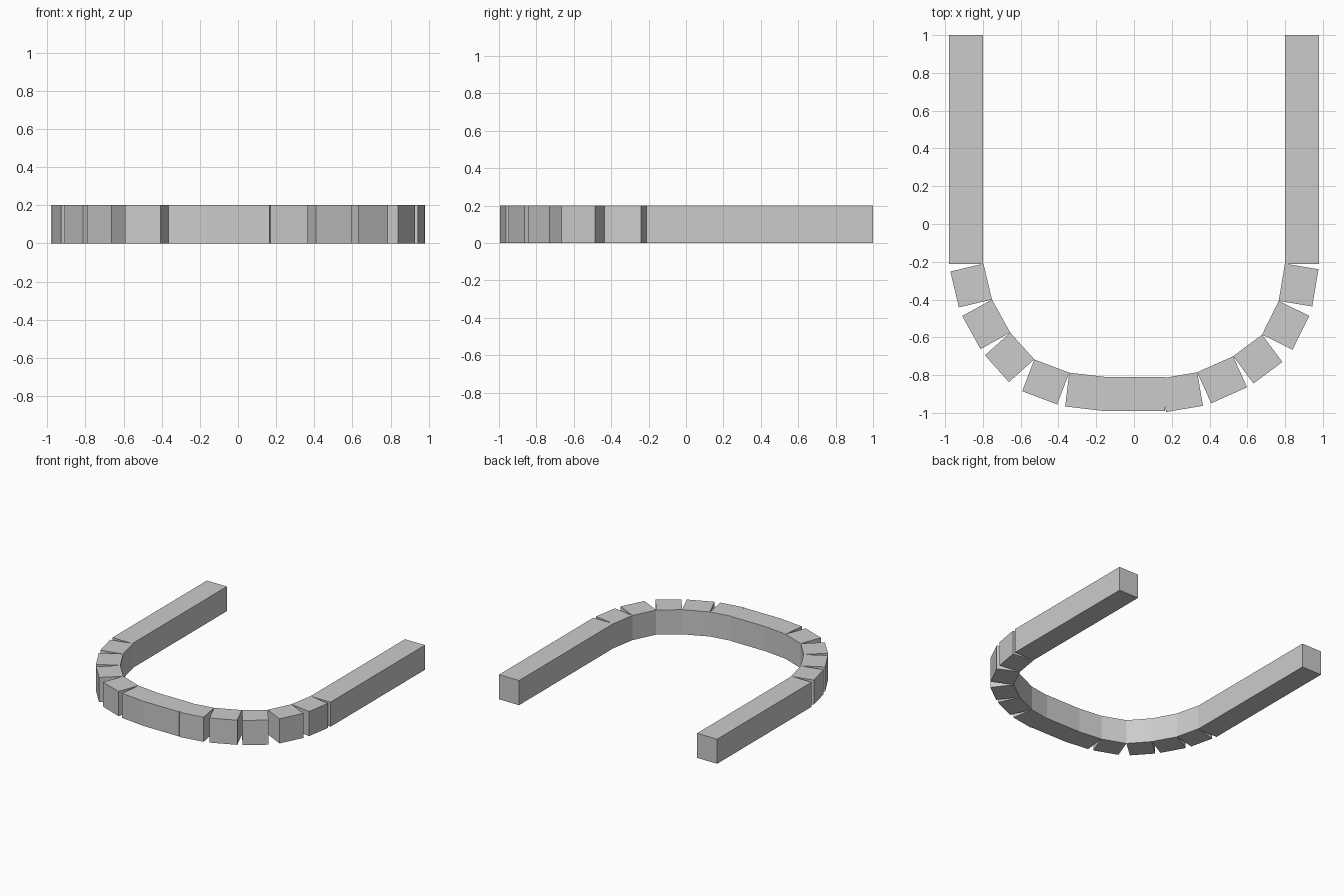
import bpy, bmesh
from mathutils import Vector

if "Cube" in bpy.data.objects:
    bpy.data.objects.remove(bpy.data.objects["Cube"])

WIDTH, HEIGHT = 0.18, 0.20


def block(name, a, b):
    """Straight box whose inner face runs a -> b, extending outward by WIDTH."""
    a, b = Vector(a), Vector(b)
    d = (b - a).normalized()
    out = Vector((d.y, -d.x)) * WIDTH
    bm = bmesh.new()
    base = bm.faces.new([bm.verts.new((p.x, p.y, 0)) for p in (a, b, b + out, a + out)])
    top = bmesh.ops.extrude_face_region(bm, geom=[base], use_keep_orig=True)
    bmesh.ops.translate(bm, vec=(0, 0, HEIGHT),
                        verts=[v for v in top["geom"] if isinstance(v, bmesh.types.BMVert)])
    bmesh.ops.recalc_face_normals(bm, faces=bm.faces[:])
    mesh = bpy.data.meshes.new(name)
    bm.to_mesh(mesh)
    bm.free()
    bpy.context.collection.objects.link(bpy.data.objects.new(name, mesh))


# Long straight arms
block("left_arm", (-0.80, 1.0), (-0.80, -0.212))
block("right_arm", (0.80, -0.212), (0.80, 1.0))

# Middle of the bend
block("bend_middle", (-0.165, -0.81), (0.165, -0.81))

# Short blocks hinged along the inner edge of each (slightly unequal) curve
left_path = [(-0.797, -0.21), (-0.752, -0.40), (-0.655, -0.575),
             (-0.528, -0.717), (-0.343, -0.787), (-0.14, -0.811)]
right_path = [(0.14, -0.818), (0.335, -0.785), (0.525, -0.70),
              (0.678, -0.586), (0.766, -0.407), (0.799, -0.21)]
for side, path in (("left", left_path), ("right", right_path)):
    for i, (a, b) in enumerate(zip(path, path[1:])):
        block(f"{side}_bend_block_{i + 1}", a, b)
